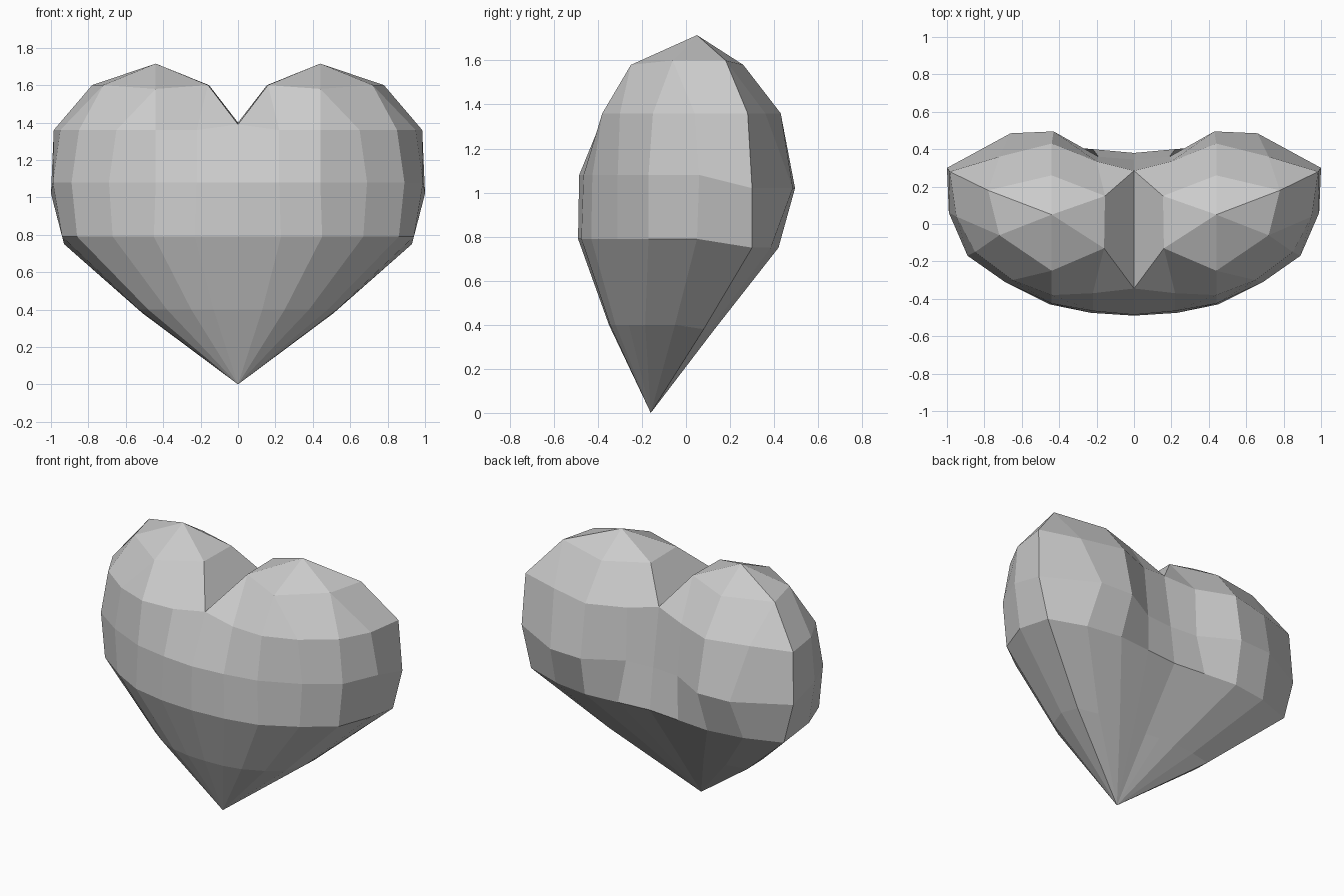
import bpy
import bmesh

if "Cube" in bpy.data.objects:
    bpy.data.objects.remove(bpy.data.objects["Cube"])

# Half rings (x >= 0), running from front centre round the side to back centre.
# Each ring: front height, back height, outline points (x, y)
rings = [
    (0.40, 0.38, [(0, -.35), (.13, -.345), (.25, -.32), (.38, -.26), (.48, -.185), (.53, -.05),
                  (.51, .08), (.37, .11), (.22, .13), (.1, .12), (0, .11)]),
    (0.79, 0.75, [(0, -.49), (.23, -.475), (.45, -.43), (.67, -.31), (.86, -.17), (.94, .05),
                  (.93, .30), (.69, .385), (.45, .42), (.22, .40), (0, .38)]),
    (1.08, 1.02, [(0, -.485), (.22, -.465), (.44, -.425), (.69, -.31), (.89, -.17), (.99, .06),
                  (1.0, .30), (.66, .485), (.43, .495), (.19, .36), (0, .345)]),
    (1.36, 1.36, [(0, -.345), (.22, -.37), (.44, -.38), (.65, -.30), (.85, -.15), (.95, .04),
                  (.985, .28), (.72, .36), (.44, .43), (.2, .335), (0, .285)]),
]
# Loop round the top of one lobe, and which loop point each column meets
lobe = [(.16, -.13, 1.6), (.44, -.25, 1.58), (.72, -.06, 1.6),
        (.78, .18, 1.6), (.44, .26, 1.58), (.155, .15, 1.6)]
meets = [0, 0, 1, 1, 2, 2, 3, 3, 4, 5, 5]

bm = bmesh.new()


def face(*verts):
    unique = list(dict.fromkeys(verts))
    if len(unique) > 2:
        bm.faces.new(unique)


# Body rings; the centre of the top ring is the notch
tip = bm.verts.new((0, -.16, 0))
rows = []
for front, back, pts in rings:
    rows.append([bm.verts.new((x, y, front if i < 6 else back)) for i, (x, y) in enumerate(pts)])
rows[-1][0].co.z = 1.39
rows[-1][-1].co.z = 1.40
cap = [bm.verts.new(p) for p in lobe]
rows.append([cap[i] for i in meets])

# Point at the bottom, then bands up to the lobe
for a, b in zip(rows[0], rows[0][1:]):
    face(tip, a, b)
for low, high in zip(rows, rows[1:]):
    for i in range(len(low) - 1):
        face(low[i], low[i + 1], high[i + 1], high[i])

# Inner wall of the notch and the peak of the lobe
notch = rows[3]
face(notch[0], cap[0], cap[5], notch[-1])
peak = bm.verts.new((.44, .05, 1.715))
for i in range(6):
    face(peak, cap[i], cap[(i + 1) % 6])

# Mirror the half across x = 0 and weld
bmesh.ops.mirror(bm, geom=bm.verts[:] + bm.edges[:] + bm.faces[:], axis='X', merge_dist=0.001)
bmesh.ops.remove_doubles(bm, verts=bm.verts[:], dist=0.001)
bmesh.ops.recalc_face_normals(bm, faces=bm.faces[:])

mesh = bpy.data.meshes.new("heart")
bm.to_mesh(mesh)
bm.free()
bpy.context.collection.objects.link(bpy.data.objects.new("heart", mesh))
